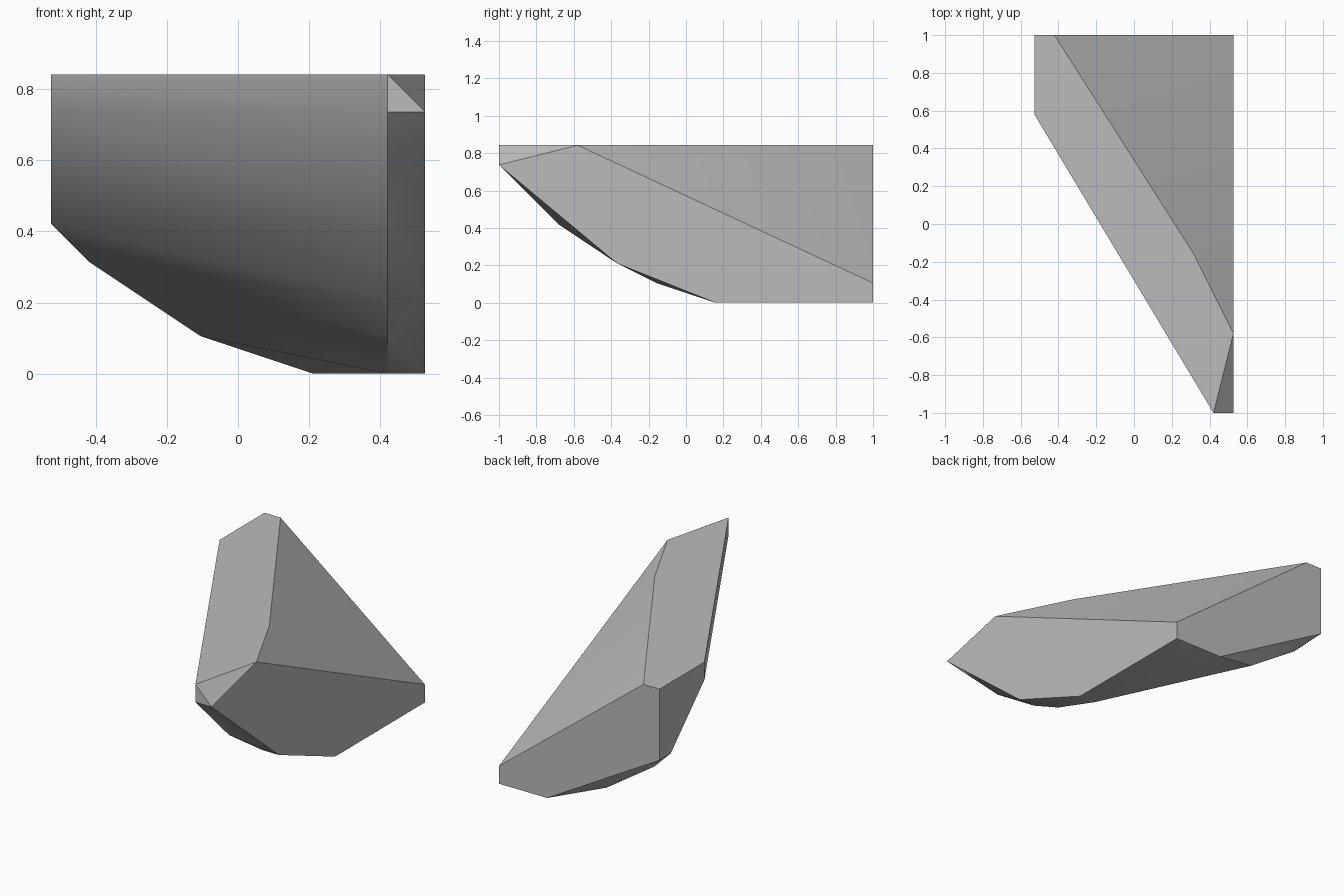
import bpy
import bmesh
import math
from mathutils import Vector

cube = bpy.data.objects.get("Cube")
if cube:
    bpy.data.objects.remove(cube, do_unlink=True)

UNIT = 2 / 19                  # corners sit on a regular lattice
SIZE_X, SIZE_Y = 10, 19


def grey_material(name, value):
    mat = bpy.data.materials.new(name)
    mat.use_nodes = True
    colour = (value, value, value, 1)
    mat.diffuse_color = colour
    mat.node_tree.nodes["Principled BSDF"].inputs["Base Color"].default_value = colour
    return mat


# Corner points of the rock, in lattice steps
top_rim = [(x, y, 8) for x, y in ((0, 15), (0, 19), (1, 19), (8, 8), (10, 4), (9, 0))]
right_wall = [(10, y, z) for y, z in ((0, 7), (19, 1), (19, 0), (11, 0), (6, 2))]
keel = [(9, y, z) for y, z in ((0, 7), (3, 4), (6, 2), (8, 1), (11, 0))]
back_edge = [(0, 15, 7), (0, 18, 4), (0, 19, 4), (1, 18, 3), (4, 18, 1), (7, 19, 0)]

# Wrap the corners in a convex skin and merge coplanar faces
bm = bmesh.new()
for x, y, z in top_rim + right_wall + keel + back_edge:
    bm.verts.new(Vector((x - SIZE_X / 2, y - SIZE_Y / 2, z)) * UNIT)
bmesh.ops.convex_hull(bm, input=bm.verts[:])
bmesh.ops.dissolve_limit(bm, angle_limit=math.radians(0.5),
                         verts=bm.verts[:], edges=bm.edges[:])
bmesh.ops.recalc_face_normals(bm, faces=bm.faces[:])

mesh = bpy.data.meshes.new("rock_shard")
bm.to_mesh(mesh)
bm.free()
mesh.materials.append(grey_material("stone_grey", 0.5))

rock = bpy.data.objects.new("rock_shard", mesh)
bpy.context.collection.objects.link(rock)
bpy.context.view_layer.objects.active = rock
rock.select_set(True)
bpy.ops.object.shade_smooth_by_angle(angle=math.radians(30))
